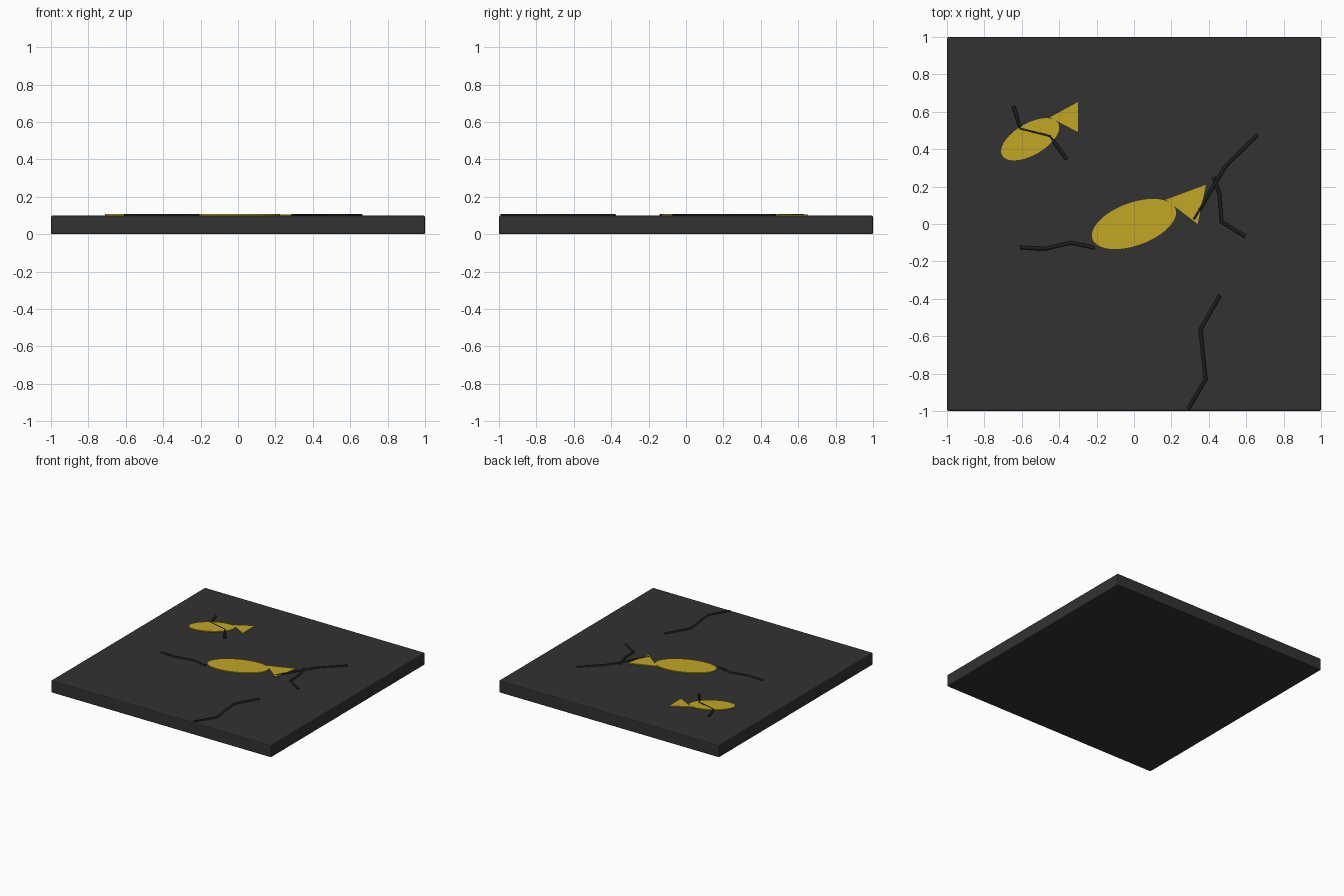
import bpy, bmesh, math

if "Cube" in bpy.data.objects:
    bpy.data.objects.remove(bpy.data.objects["Cube"])

TOP = 0.1


def material(name, color):
    m = bpy.data.materials.new(name)
    m.diffuse_color = (*color, 1)
    m.use_nodes = True
    m.node_tree.nodes["Principled BSDF"].inputs["Base Color"].default_value = m.diffuse_color
    return m


stone = material("charcoal stone", (0.032, 0.032, 0.032))
gold = material("gold", (0.54, 0.385, 0.018))
black = material("crack black", (0.012, 0.012, 0.012))


def plate(name, outline, z_top, mat):
    """Thin flat plate from an outline, sunk slightly into the slab."""
    bm = bmesh.new()
    face = bm.faces.new([bm.verts.new((x, y, TOP - 0.002)) for x, y in outline])
    ext = bmesh.ops.extrude_face_region(bm, geom=[face])
    for v in ext["geom"]:
        if isinstance(v, bmesh.types.BMVert):
            v.co.z = z_top
    bmesh.ops.recalc_face_normals(bm, faces=bm.faces)
    me = bpy.data.meshes.new(name)
    bm.to_mesh(me)
    bm.free()
    me.materials.append(mat)
    ob = bpy.data.objects.new(name, me)
    bpy.context.collection.objects.link(ob)
    return ob


def ellipse(cx, cy, a, b, angle, n=48):
    c, s = math.cos(angle), math.sin(angle)
    pts = []
    for i in range(n):
        t = 2 * math.pi * i / n
        u, v = a * math.cos(t), b * math.sin(t)
        pts.append((cx + u * c - v * s, cy + u * s + v * c))
    return pts


def crack(name, points, radius=0.0105):
    """Raised vein: a round-section polyline half sunk in the slab."""
    cu = bpy.data.curves.new(name, "CURVE")
    cu.dimensions = "3D"
    cu.bevel_depth = radius
    cu.bevel_resolution = 1
    cu.use_fill_caps = True
    sp = cu.splines.new("POLY")
    sp.points.add(len(points) - 1)
    for p, (x, y) in zip(sp.points, points):
        p.co = (x, y, TOP - 0.001, 1)
    cu.materials.append(black)
    ob = bpy.data.objects.new(name, cu)
    bpy.context.collection.objects.link(ob)


# Slab with softened edges
bpy.ops.mesh.primitive_cube_add(size=1, location=(0, 0, TOP / 2))
slab = bpy.context.object
slab.name = "slab"
slab.scale = (2, 2, TOP)
bpy.ops.object.transform_apply(location=False, rotation=False, scale=True)
slab.data.materials.append(stone)
bev = slab.modifiers.new("soft edges", "BEVEL")
bev.width = 0.008
bev.segments = 2

# Fish inlays
plate("large_fish_body", ellipse(0, 0, 0.236, 0.114, math.radians(20)), 0.107, gold)
plate("large_fish_tail", [(0.17, 0.13), (0.34, 0.0), (0.385, 0.21)], 0.1065, gold)
plate("small_fish_body", ellipse(-0.555, 0.453, 0.173, 0.084, math.radians(30)), 0.107, gold)
plate("small_fish_tail", [(-0.45, 0.57), (-0.30, 0.492), (-0.30, 0.652)], 0.1065, gold)

# Cracks
cracks = [
    [(-0.645, 0.63), (-0.607, 0.51), (-0.45, 0.47), (-0.36, 0.345)],
    [(-0.61, -0.125), (-0.48, -0.133), (-0.335, -0.10), (-0.21, -0.127)],
    [(0.32, 0.025), (0.42, 0.195), (0.49, 0.31), (0.66, 0.477)],
    [(0.425, 0.25), (0.457, 0.16), (0.468, 0.012), (0.595, -0.067)],
    [(0.46, -0.38), (0.355, -0.565), (0.383, -0.83), (0.29, -0.988)],
]
for i, pts in enumerate(cracks):
    crack(f"crack_{i + 1}", pts)
